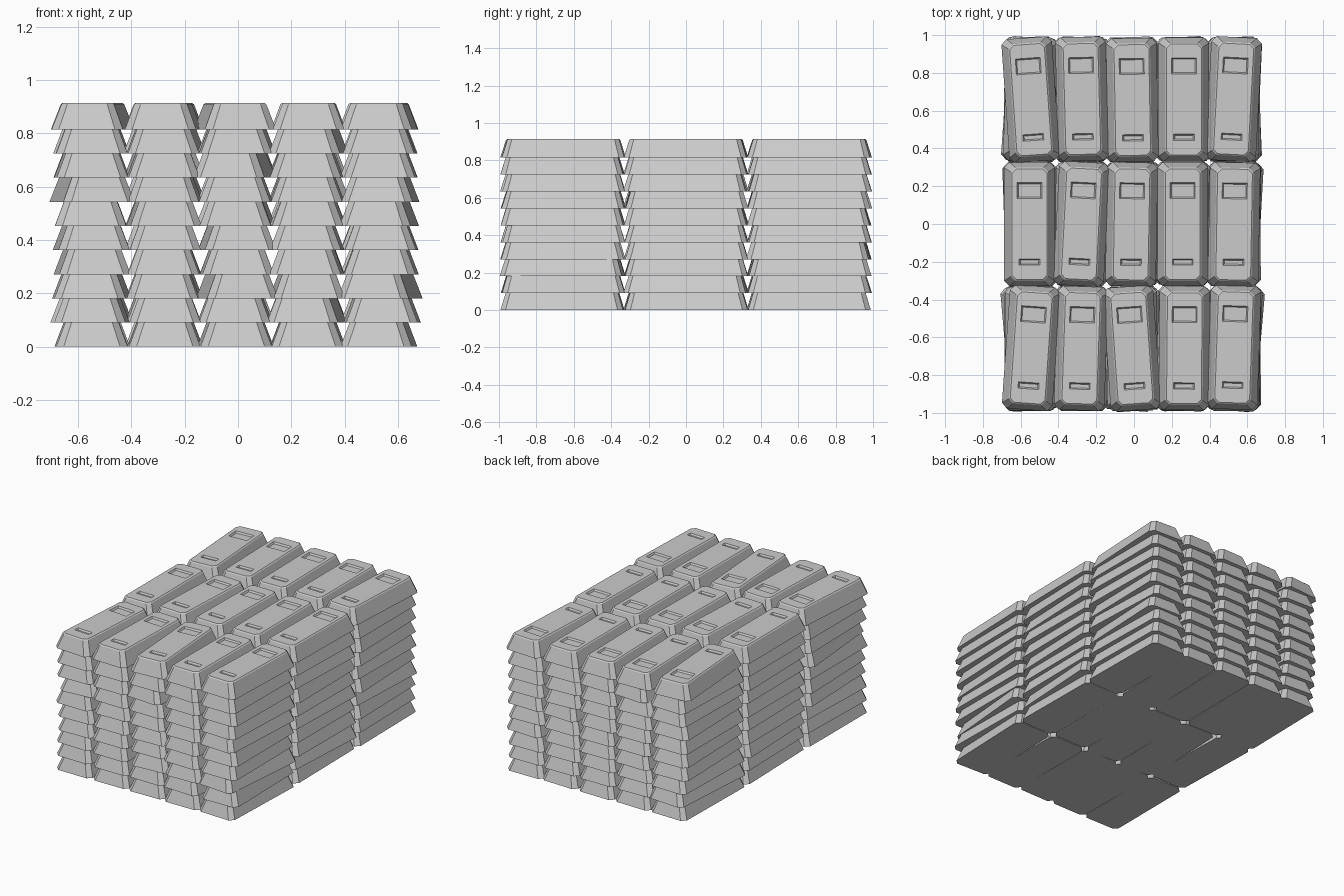
import bpy, bmesh, math, random

if "Cube" in bpy.data.objects:
    bpy.data.objects.remove(bpy.data.objects["Cube"], do_unlink=True)

random.seed(7)
LAYERS, STEP = 10, 0.0905

metal = bpy.data.materials.new("grey metal")
metal.use_nodes = True
grey = (0.6, 0.6, 0.6, 1)
metal.diffuse_color = grey
metal.node_tree.nodes["Principled BSDF"].inputs["Base Color"].default_value = grey


def ring(bm, hx, hy, c, z, y0=0):
    """Rectangle with cut corners (c = 0 gives four plain corners)."""
    pts = []
    for sx, sy in ((1, 1), (-1, 1), (-1, -1), (1, -1)):
        pair = [(sx * hx, sy * (hy - c)), (sx * (hx - c), sy * hy)]
        if sx * sy < 0:
            pair.reverse()
        pts += pair if c else pair[:1]
    return [bm.verts.new((x, y + y0, z)) for x, y in pts]


def loft(bm, rings):
    """Closed solid through a stack of rings."""
    for a, b in zip(rings, rings[1:]):
        n = len(a)
        for i in range(n):
            j = (i + 1) % n
            bm.faces.new((a[i], a[j], b[j], b[i]))
    bm.faces.new(rings[0][::-1])
    bm.faces.new(rings[-1])


def make_object(name, bm):
    bmesh.ops.recalc_face_normals(bm, faces=bm.faces)
    mesh = bpy.data.meshes.new(name)
    bm.to_mesh(mesh)
    bm.free()
    mesh.materials.append(metal)
    obj = bpy.data.objects.new(name, mesh)
    bpy.context.collection.objects.link(obj)
    return obj


# Ingot body: tapered block with cut corners and a narrow top bevel
bm = bmesh.new()
loft(bm, [ring(bm, 0.134, 0.328, 0.028, 0),
          ring(bm, 0.099, 0.300, 0.024, 0.094),
          ring(bm, 0.092, 0.293, 0.022, 0.100)])
body = make_object("ingot_body", bm)

# Two stamped recesses with sloping walls, cut from the top
bm = bmesh.new()
for y0, hx, hy in ((0.178, 0.066, 0.042), (-0.200, 0.055, 0.017)):
    loft(bm, [ring(bm, hx - 0.007, hy - 0.007, 0, 0.089, y0),
              ring(bm, hx, hy, 0, 0.100, y0),
              ring(bm, hx, hy, 0, 0.120, y0)])
cutter = make_object("stamp_cutter", bm)
cutter.hide_render = True

cut = body.modifiers.new("stamps", "BOOLEAN")
cut.operation = "DIFFERENCE"
cut.solver = "EXACT"
cut.object = cutter
bpy.context.view_layer.update()
graph = bpy.context.evaluated_depsgraph_get()
ingot_mesh = bpy.data.meshes.new_from_object(body.evaluated_get(graph))
ingot_mesh.name = "ingot"
for obj in (body, cutter):
    bpy.data.objects.remove(obj, do_unlink=True)

# Turn of each ingot in degrees: top layer by row (front to back)
top_turns = [(-4, -2, 4, -0.5, -2),
             (0, -3, -1, 0, -1),
             (4, 1.5, 1, 0, -3)]
# Strongly turned ingots in the front row, by (layer, column)
front_turns = {(6, 0): 5, (2, 4): -5, (2, 2): 4, (7, 2): -4, (8, 3): -3,
               (5, 4): -3, (0, 4): -2, (4, 0): 2, (3, 0): 2, (1, 3): -3}

# Stack of ingots
for layer in range(LAYERS):
    for row in range(3):
        for col in range(5):
            turn = max(-4, min(4, random.gauss(0, 1.7)))
            if layer == LAYERS - 1:
                turn = top_turns[row][col]
            elif row == 0:
                turn = front_turns.get((layer, col), turn * 0.6)
            ingot = bpy.data.objects.new(f"ingot_{layer}_{row}_{col}", ingot_mesh)
            ingot.location = ((col - 2) * 0.27 - 0.008 + random.uniform(-0.005, 0.005),
                              (row - 1) * 0.658 + random.uniform(-0.005, 0.005),
                              layer * STEP)
            ingot.rotation_euler.z = math.radians(turn)
            bpy.context.collection.objects.link(ingot)
